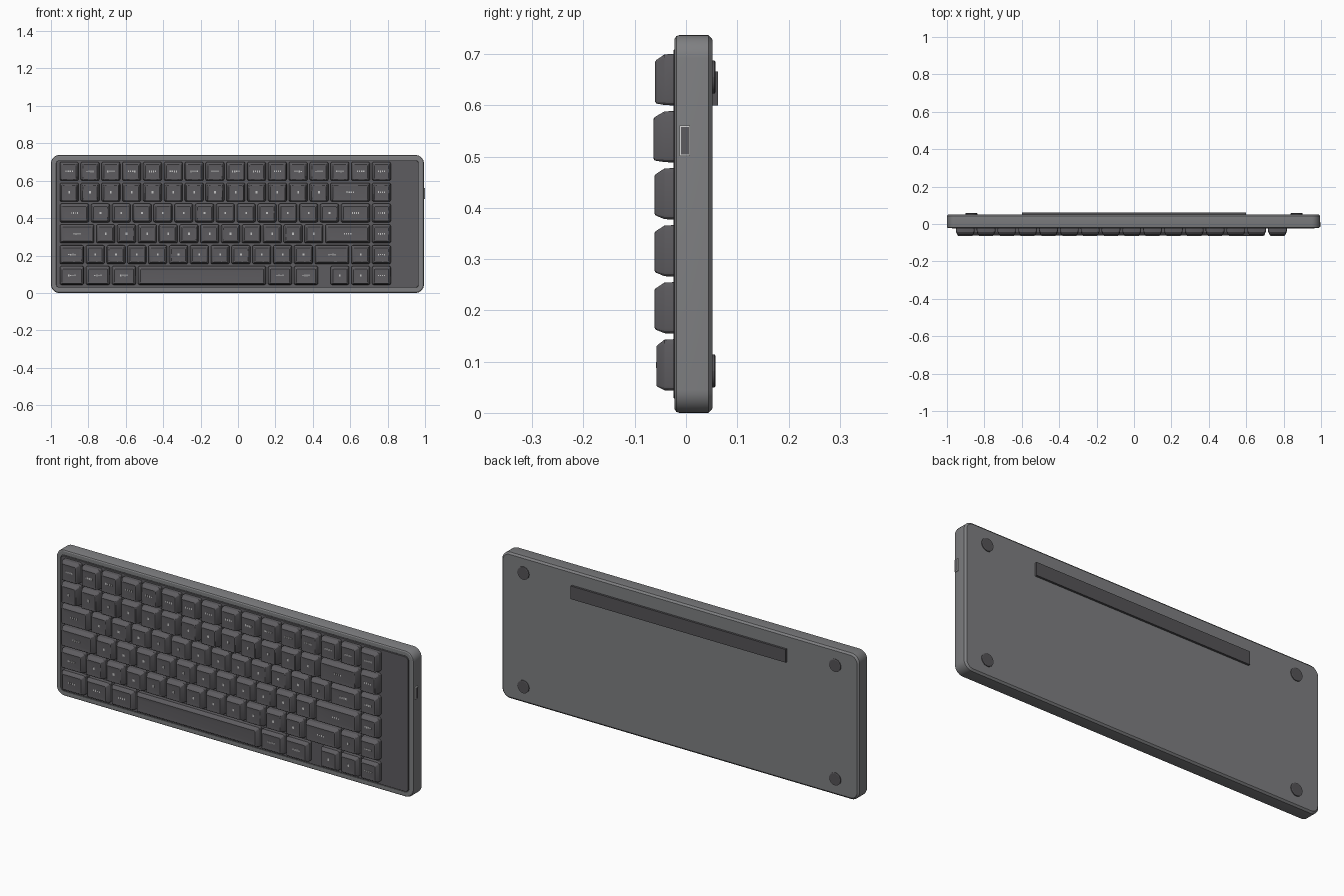
import bpy, bmesh, math, random

random.seed(4)
if "Cube" in bpy.data.objects:
    bpy.data.objects.remove(bpy.data.objects["Cube"])


def material(name, r, g, b):
    m = bpy.data.materials.new(name)
    m.use_nodes = True
    m.diffuse_color = (r, g, b, 1)
    m.node_tree.nodes["Principled BSDF"].inputs["Base Color"].default_value = (r, g, b, 1)
    return m


CASE = material("case grey", 0.21, 0.212, 0.22)
KEY = material("key dark grey", 0.11, 0.106, 0.115)
RUBBER = material("rubber dark grey", 0.09, 0.087, 0.094)
LEGEND = material("legend light grey", 0.55, 0.55, 0.55)
METAL = material("port light metal", 0.7, 0.7, 0.7)


def finish(name, bm, mat, angle=25):
    bmesh.ops.recalc_face_normals(bm, faces=bm.faces)
    mesh = bpy.data.meshes.new(name)
    bm.to_mesh(mesh)
    bm.free()
    mesh.materials.append(mat)
    ob = bpy.data.objects.new(name, mesh)
    bpy.context.collection.objects.link(ob)
    bpy.ops.object.select_all(action="DESELECT")
    ob.select_set(True)
    bpy.context.view_layer.objects.active = ob
    bpy.ops.object.shade_smooth_by_angle(angle=math.radians(angle))
    return ob


def loft(name, x0, x1, z0, z1, radius, levels, mat, steps=5):
    """Stack rounded rectangles; each level is (y, side inset, bottom inset, top inset)."""
    bm = bmesh.new()
    rings = []
    for y, side, low, high in levels:
        r = max(radius - side, 0.004)
        a, b, c, d = x0 + side + r, x1 - side - r, z0 + low + r, z1 - high - r
        ring = []
        for i, (cx, cz) in enumerate([(b, d), (a, d), (a, c), (b, c)]):
            for k in range(steps + 1):
                t = math.pi / 2 * (i + k / steps)
                ring.append(bm.verts.new((cx + r * math.cos(t), y, cz + r * math.sin(t))))
        rings.append(ring)
    n = len(rings[0])
    for p, q in zip(rings, rings[1:]):
        for i in range(n):
            bm.faces.new((p[i], p[(i + 1) % n], q[(i + 1) % n], q[i]))
    bm.faces.new(rings[0])
    bm.faces.new(rings[-1])
    return finish(name, bm, mat)


def even(*pairs):
    return [(y, s, s, s) for y, s in pairs]


def add_box(bm, center, size):
    verts = bmesh.ops.create_cube(bm, size=1)["verts"]
    bmesh.ops.scale(bm, vec=size, verts=verts)
    bmesh.ops.translate(bm, vec=center, verts=verts)


def box(name, center, size, mat):
    bm = bmesh.new()
    add_box(bm, center, size)
    return finish(name, bm, mat)


# Case with a bevelled rim and a groove around the key plate
RIGHT, HEIGHT = 0.994, 0.737
loft("case", -1, RIGHT, 0, HEIGHT, 0.045,
     even((0.052, 0.009), (0.044, 0), (-0.013, 0), (-0.019, 0.002), (-0.022, 0.007),
          (-0.022, 0.025), (-0.015, 0.025), (-0.015, 0.032)), CASE, 8)
loft("key_plate", -1, RIGHT, 0, HEIGHT, 0.045,
     even((-0.012, 0.028), (-0.023, 0.028), (-0.024, 0.029)), KEY, 6)

# Key layout: widths in key units, negative for an empty space
PITCH, GAP, LEFT, TOP_ROW = 0.1113, 0.0105, -0.958, 0.65
ROWS = [
    [1] * 16,
    [1] * 13 + [2, 1],
    [1.5] + [1] * 12 + [1.5, 1],
    [1.75] + [1] * 11 + [2.25, 1],
    [1.25] + [1] * 11 + [1.75, 1, 1],
    [1.25] * 3 + [6.25] + [1.25] * 2 + [-0.5, 1, 1, 1],
]
ROW_TOPS = [-0.060, -0.063, -0.061, -0.061, -0.061, -0.058]

for row, (widths, top) in enumerate(zip(ROWS, ROW_TOPS)):
    x, z = LEFT, TOP_ROW - row * PITCH
    low = 0.004 if row < 2 else 0.008
    legends = bmesh.new()
    half = (PITCH - GAP) / 2
    for col, w in enumerate(widths):
        x_next = x + abs(w) * PITCH
        if w > 0:
            # Keycap: straight skirt, sloped shoulder, shallow dished top
            loft(f"key_{row + 1}_{col + 1}", x + GAP / 2, x_next - GAP / 2, z - half, z + half, 0.010,
                 [(-0.020, 0, 0, 0), (-0.042, 0.001, 0.001, 0.001),
                  (top + 0.002, 0.010, low, 0.012), (top, 0.013, low + 0.003, 0.015),
                  (top + 0.001, 0.024, low + 0.014, 0.026)], KEY, 3)
            # Small abstract marks stand for the printing on the key
            if w < 3:
                mid = (x + x_next) / 2
                word = w > 1 or row == 0 or col == len(widths) - 1
                marks = 4 if word else 1
                for k in range(marks):
                    size = (0.006, 0.002, random.uniform(0.006, 0.011)) if word else (0.009, 0.002, 0.012)
                    add_box(legends, (mid + (k - (marks - 1) / 2) * 0.011, top + 0.0008, z), size)
        x = x_next
    finish(f"key_legends_row_{row + 1}", legends, LEGEND)

# Charging port on the left side
box("port_frame", (0.993, -0.0025, 0.531), (0.014, 0.020, 0.060), METAL)
box("port_opening", (0.9935, -0.002, 0.531), (0.0145, 0.015, 0.053), KEY)

# Back: grip strip and four round feet
box("grip_strip", (0, 0.056, 0.633), (1.2, 0.013, 0.066), RUBBER)
for side, sx in (("left", 0.87), ("right", -0.87)):
    for level, fz in (("lower", 0.082), ("upper", 0.655)):
        loft(f"{level}_{side}_foot", sx - 0.032, sx + 0.032, fz - 0.032, fz + 0.032, 0.032,
             even((0.048, 0), (0.056, 0), (0.058, 0.003)), RUBBER, 6)
